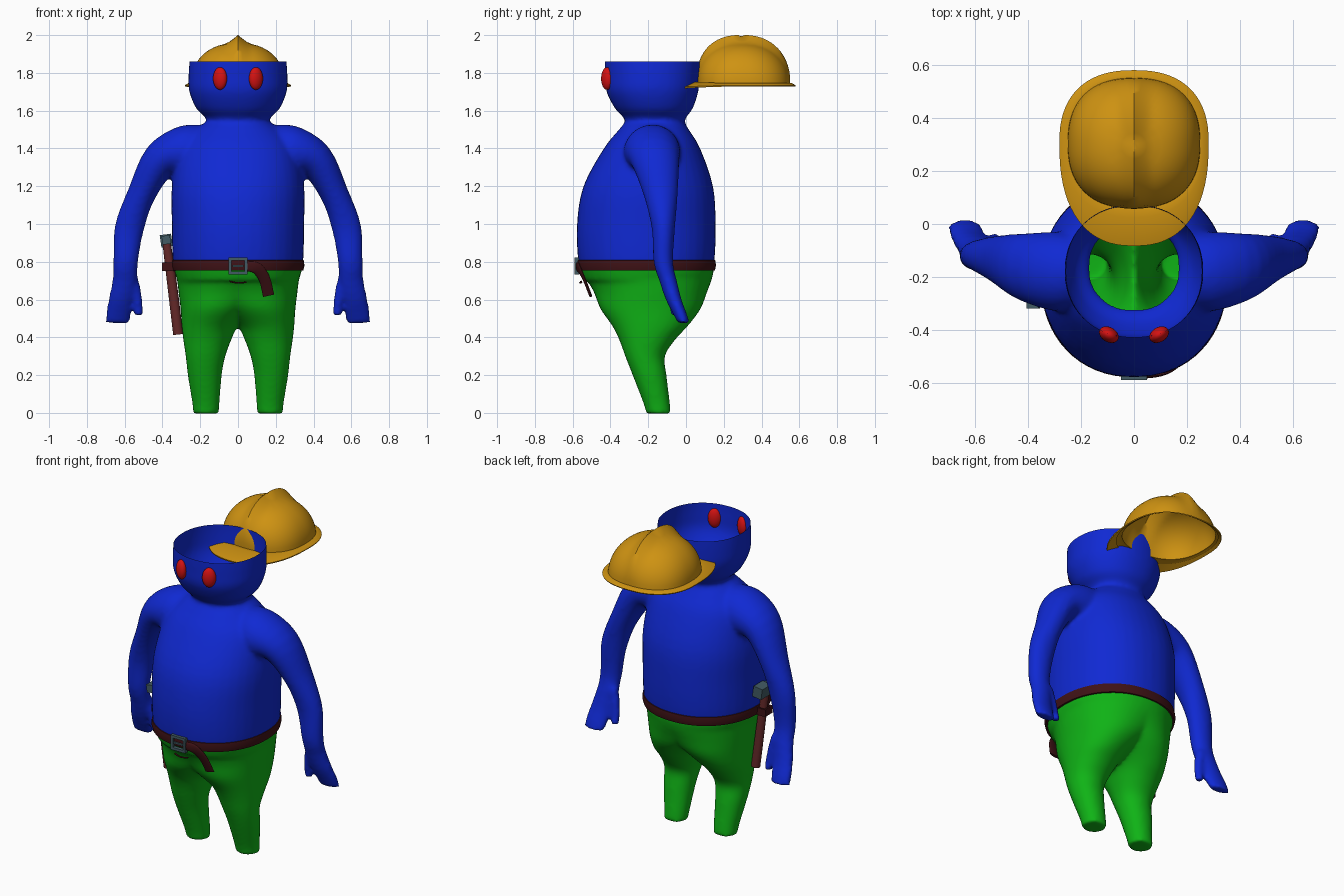
import bpy, bmesh, math
from mathutils import Vector

if "Cube" in bpy.data.objects:
    bpy.data.objects.remove(bpy.data.objects["Cube"])


def material(name, rgb):
    m = bpy.data.materials.new(name)
    m.diffuse_color = (*rgb, 1)
    m.use_nodes = True
    m.node_tree.nodes["Principled BSDF"].inputs["Base Color"].default_value = m.diffuse_color
    return m


BLUE = material("blue", (0.005, 0.022, 0.65))
GREEN = material("green", (0.005, 0.45, 0.008))
GOLD = material("gold", (0.62, 0.29, 0.006))
BROWN = material("dark brown", (0.05, 0.006, 0.008))
WOOD = material("red brown wood", (0.13, 0.022, 0.022))
STEEL = material("blue grey steel", (0.055, 0.105, 0.125))
RED = material("red", (0.65, 0.006, 0.006))


def finish(bm, name, mats, angle=40):
    bmesh.ops.recalc_face_normals(bm, faces=bm.faces)
    me = bpy.data.meshes.new(name)
    bm.to_mesh(me)
    bm.free()
    ob = bpy.data.objects.new(name, me)
    bpy.context.collection.objects.link(ob)
    for m in mats:
        me.materials.append(m)
    bpy.ops.object.select_all(action='DESELECT')
    ob.select_set(True)
    bpy.context.view_layer.objects.active = ob
    bpy.ops.object.shade_smooth_by_angle(angle=math.radians(angle))
    return ob


def refine(rows, k=4):
    """Catmull-Rom interpolation between rows of numbers."""
    out = []
    for i in range(len(rows) - 1):
        p = [Vector(rows[min(max(j, 0), len(rows) - 1)]) for j in (i - 1, i, i + 1, i + 2)]
        for s in range(k):
            t = s / k
            out.append(0.5 * (2 * p[1] + (p[2] - p[0]) * t
                              + (2 * p[0] - 5 * p[1] + 4 * p[2] - p[3]) * t * t
                              + (3 * p[1] - p[0] - 3 * p[2] + p[3]) * t ** 3))
    return out + [Vector(rows[-1])]


def oval(n, e=2.0):
    """Unit superellipse points."""
    for i in range(n):
        c, s = math.cos(2 * math.pi * i / n), math.sin(2 * math.pi * i / n)
        yield (math.copysign(abs(c) ** (2 / e), c), math.copysign(abs(s) ** (2 / e), s))


def skin(bm, rings, caps=True, closed=False):
    vs = [[bm.verts.new(p) for p in r] for r in rings]
    n = len(vs[0])
    for a, b in zip(vs, vs[1:] + (vs[:1] if closed else [])):
        for i in range(n):
            bm.faces.new((a[i], a[(i + 1) % n], b[(i + 1) % n], b[i]))
    if caps and not closed:
        bm.faces.new(vs[0])
        bm.faces.new(vs[-1])


def column(bm, rows, e=2.0, n=40):
    """Stacked level rings: cx, cy, z, rx, ry."""
    skin(bm, [[(cx + rx * c, cy + ry * s, z) for c, s in oval(n, e)]
              for cx, cy, z, rx, ry in refine(rows)])


def limb(bm, rows, side=1, n=24):
    """Tube along a path: x, y, z, radius in the xz plane, radius along y."""
    rows = refine(rows)
    rings = []
    for i, (x, y, z, a, b) in enumerate(rows):
        t = Vector(rows[min(i + 1, len(rows) - 1)][:3]) - Vector(rows[max(i - 1, 0)][:3])
        nx = Vector((-t.z, 0, t.x)).normalized()
        rings.append([(side * (x + nx.x * a * c), y + b * s, z + nx.z * a * c) for c, s in oval(n)])
    skin(bm, rings)


def box(bm, centre, size, tilt=0):
    r = bmesh.ops.create_cube(bm, size=1)
    for v in r['verts']:
        x, y, z = v.co.x * size[0], v.co.y * size[1], v.co.z * size[2]
        v.co = Vector(centre) + Vector((x * math.cos(tilt) + z * math.sin(tilt), y,
                                        z * math.cos(tilt) - x * math.sin(tilt)))


# body: torso with open head, arms, thumbs and legs fused into one skin
bm = bmesh.new()
column(bm, [(0, -.21, .70, .322, .33), (0, -.21, .80, .345, .36), (0, -.21, 1.0, .35, .367),
            (0, -.20, 1.2, .35, .343), (0, -.18, 1.4, .31, .255), (0, -.17, 1.5, .225, .185),
            (0, -.165, 1.55, .165, .158), (0, -.17, 1.61, .22, .205), (0, -.178, 1.7, .258, .243),
            (0, -.178, 1.78, .262, .25), (0, -.178, 1.86, .257, .252), (0, -.178, 1.93, .25, .25)], 2.15)
for s in (1, -1):
    limb(bm, [(.15, -.17, 1.40, .12, .12), (.28, -.18, 1.385, .137, .15), (.41, -.165, 1.335, .10, .13),
              (.51, -.135, 1.16, .075, .092), (.575, -.12, .98, .078, .062), (.595, -.12, .80, .066, .052),
              (.60, -.095, .70, .065, .047), (.62, -.065, .60, .065, .042),
              (.634, -.03, .52, .066, .036), (.638, -.012, .475, .066, .03)], s)
    limb(bm, [(.56, -.085, .72, .03, .03), (.535, -.075, .62, .027, .027), (.525, -.055, .515, .023, .023)], s)
    column(bm, [(s * .17, -.145, -.004, .068, .066), (s * .17, -.155, .05, .072, .07),
                (s * .176, -.193, .2, .09, .09), (s * .172, -.217, .3, .105, .105),
                (s * .162, -.205, .39, .128, .15), (s * .148, -.19, .46, .15, .2),
                (s * .10, -.188, .55, .204, .265), (s * .045, -.188, .64, .27, .3),
                (0, -.196, .72, .325, .337), (0, -.205, .78, .338, .354)], 2.1)
body = finish(bm, "body", [BLUE, GREEN], 60)
mod = body.modifiers.new("fuse", 'REMESH')
mod.mode, mod.voxel_size = 'VOXEL', 0.013
bpy.ops.object.modifier_apply(modifier="fuse")
mod = body.modifiers.new("relax", 'SMOOTH')
mod.factor, mod.iterations = 0.5, 8
bpy.ops.object.modifier_apply(modifier="relax")

# open the top of the head and colour the trousers below the belt
bm = bmesh.new()
bm.from_mesh(body.data)
for z, cut in ((1.86, True), (.78, False)):
    bmesh.ops.bisect_plane(bm, geom=bm.verts[:] + bm.edges[:] + bm.faces[:],
                           plane_co=(0, 0, z), plane_no=(0, 0, 1), clear_outer=cut)
for f in bm.faces:
    c = f.calc_center_median()
    f.material_index = 1 if c.z < .78 and not (abs(c.x) > .42 or (abs(c.x) > .36 and c.z > .7)) else 0
    f.smooth = True
bm.to_mesh(body.data)
bm.free()

# eyes
for s, name in ((1, "left_eye"), (-1, "right_eye")):
    bm = bmesh.new()
    bmesh.ops.create_uvsphere(bm, u_segments=24, v_segments=14, radius=1)
    for v in bm.verts:
        x, y, z = v.co.x * .037, v.co.y * .03, v.co.z * .06
        v.co = (s * .095 + x, -.418 + y + s * x * .25, 1.77 + z)
    finish(bm, name, [RED], 60)

# belt band
bm = bmesh.new()
band = [(-.012, .752), (.006, .755), (.012, .78), (.008, .808), (-.012, .812)]
skin(bm, [[((.34 + d) * c, -.21 + (.357 + d) * s, z) for c, s in oval(64, 2.15)] for d, z in band], closed=True)
finish(bm, "belt", [BROWN], 50)

# hanging belt end
bm = bmesh.new()
limb(bm, [(.05, -.575, .775, .025, .008), (.10, -.567, .765, .03, .008),
          (.14, -.54, .71, .03, .008), (.162, -.505, .62, .03, .008)], n=16)
finish(bm, "belt_end", [BROWN])

# small loose strap below the buckle
bm = bmesh.new()
limb(bm, [(-.045, -.555, .696, .004, .006), (0, -.56, .688, .004, .006), (.045, -.555, .692, .004, .006)], n=8)
finish(bm, "loose_strap", [BROWN])

# buckle frame and pin
bm = bmesh.new()
for s in (1, -1):
    box(bm, (s * .042, -.578, .778), (.016, .022, .09))
    box(bm, (0, -.578, .778 + s * .037), (.09, .022, .016))
box(bm, (.0, -.582, .778), (.06, .01, .01))
finish(bm, "buckle", [STEEL])

# hammer on the hip
tilt = -.14
bm = bmesh.new()
limb(bm, [(-.317, -.23, .415, .026, .024), (-.345, -.235, .65, .026, .022), (-.378, -.24, .90, .022, .02)], n=12)
finish(bm, "hammer_handle", [WOOD])
bm = bmesh.new()
box(bm, (-.38, -.20, .912), (.06, .09, .066), tilt)
box(bm, (-.38, -.275, .916), (.045, .09, .046), tilt)
finish(bm, "hammer_head", [STEEL])
bm = bmesh.new()
for s in (1, -1):
    box(bm, (-.365, -.235 + s * .032, .775), (.075, .01, .045))
box(bm, (-.398, -.235, .775), (.01, .07, .045))
finish(bm, "hammer_loop", [BROWN])

# helmet dome with centre ridge, brim and front peak
bm = bmesh.new()
rings = []
CY = .305


def brim(rx, back, front, z, sag):
    """Level rim whose front half stretches into the peak."""
    return [(rx * c, CY + (back if s > 0 else front) * s, z - (sag * s * s if s < 0 else 0))
            for c, s in oval(72, 2.4)]


rings.append(brim(.262, .258, .30, 1.738, .0))
rings.append(brim(.28, .273, .385, 1.728, .015))
rings.append(brim(.282, .276, .388, 1.734, .012))
rings.append(brim(.262, .256, .28, 1.746, -.006))
for k in range(15):
    a = math.pi / 2 * k / 14.3
    r = .25 * math.cos(a) ** .85
    e = 2.4 - .4 * k / 14
    ring = []
    for c, s in oval(72, e):
        x, y = r * c, r * s * .985
        ridge = max(0, 1 - abs(x) / .07) ** 1.5 * math.sin(a) ** .6
        ring.append((x, CY - .01 * math.sin(a) + y * (1 + .03 * ridge), 1.746 + .212 * math.sin(a) + .043 * ridge))
    rings.append(ring)
skin(bm, rings, caps=False)
bm.verts.ensure_lookup_table()
bm.faces.new(bm.verts[-72:])
finish(bm, "helmet", [GOLD], 50)
